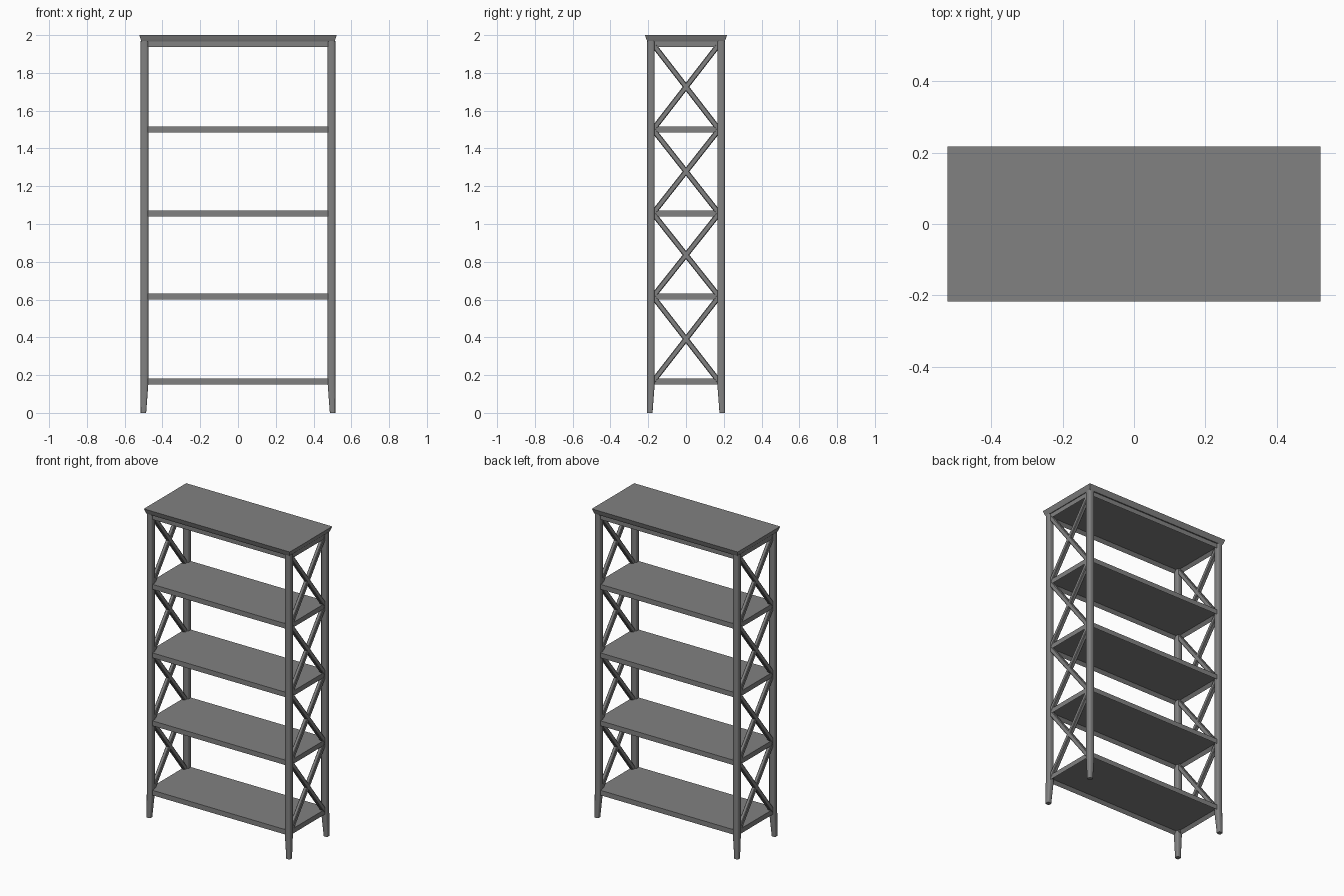
import bpy, bmesh, math
from mathutils import Matrix, Vector

if "Cube" in bpy.data.objects:
    bpy.data.objects.remove(bpy.data.objects["Cube"], do_unlink=True)

mat = bpy.data.materials.new("grey_paint")
mat.use_nodes = True
GREY = (0.22, 0.22, 0.22, 1)
mat.diffuse_color = GREY
mat.node_tree.nodes["Principled BSDF"].inputs["Base Color"].default_value = GREY

POST_X, POST_Y, POST_R = 0.495, 0.186, 0.02   # post centres and half width
LEVELS = [0.166, 0.616, 1.056, 1.5]           # shelf centre heights
TOP_Z = 1.952                                 # apron centre height


def finish(name, bm, smooth=False):
    bmesh.ops.recalc_face_normals(bm, faces=bm.faces)
    mesh = bpy.data.meshes.new(name)
    bm.to_mesh(mesh)
    bm.free()
    mesh.materials.append(mat)
    obj = bpy.data.objects.new(name, mesh)
    bpy.context.collection.objects.link(obj)
    if smooth:
        bpy.ops.object.select_all(action='DESELECT')
        obj.select_set(True)
        bpy.context.view_layer.objects.active = obj
        bpy.ops.object.shade_smooth_by_angle(angle=math.radians(40))
    return obj


def box(bm, size, centre, rot=Matrix()):
    m = Matrix.Translation(centre) @ rot @ Matrix.Diagonal((*size, 1))
    return bmesh.ops.create_cube(bm, size=1, matrix=m)["verts"]


def loft(bm, rings):
    loops = [[bm.verts.new(p) for p in ring] for ring in rings]
    n = len(loops[0])
    for a, b in zip(loops, loops[1:]):
        for i in range(n):
            j = (i + 1) % n
            bm.faces.new((a[i], a[j], b[j], b[i]))
    bm.faces.new(loops[0])
    bm.faces.new(loops[-1])


def rounded_square(half, radius, steps=3):
    pts = []
    for q in range(4):
        mid = math.radians(45 + 90 * q)
        cx = math.copysign(half - radius, math.cos(mid))
        cy = math.copysign(half - radius, math.sin(mid))
        for s in range(steps + 1):
            a = math.radians(90 * q + 90 * s / steps)
            pts.append((cx + radius * math.cos(a), cy + radius * math.sin(a)))
    return pts


# Rounded corner posts whose feet taper on the inner sides
def post(name, sx, sy):
    bm = bmesh.new()
    rings = []
    for z, k in ((0, 0.72), (0.15, 1), (1.97, 1)):
        shift = POST_R * (1 - k)
        rings.append([(sx * (POST_X + shift) + x * k, sy * (POST_Y + shift) + y * k, z)
                      for x, y in rounded_square(POST_R, 0.011)])
    loft(bm, rings)
    finish(name, bm, smooth=True)


# Shelf with a recessed underside
def shelf(name, z):
    bm = bmesh.new()
    box(bm, (2 * POST_X + 0.022, 2 * POST_Y + 0.022, 0.032), (0, 0, z))
    bottom = min(bm.faces, key=lambda f: f.calc_center_median().z)
    bmesh.ops.inset_region(bm, faces=[bottom], thickness=0.024)
    for v in bottom.verts:
        v.co.z += 0.02
    finish(name, bm)


# Crossed square bars between two levels on one side
def brace(name, sx, z0, z1):
    bm = bmesh.new()
    run = 2 * (POST_Y - 0.011)
    length = math.hypot(run, z1 - z0)
    for s in (-1, 1):
        rot = Matrix.Rotation(s * math.atan2(run, z1 - z0), 4, 'X')
        box(bm, (0.024, 0.028, length), Vector((sx * POST_X, 0, (z0 + z1) / 2)), rot)
    bmesh.ops.bevel(bm, geom=bm.edges[:], offset=0.004, segments=1, affect='EDGES')
    finish(name, bm)


for side, sx in (("left", 1), ("right", -1)):
    for end, sy in (("front", -1), ("back", 1)):
        post(f"{end}_{side}_post", sx, sy)
    for i, (z0, z1) in enumerate(zip(LEVELS, LEVELS[1:] + [TOP_Z])):
        brace(f"{side}_cross_brace_{i + 1}", sx, z0, z1)

for i, z in enumerate(LEVELS):
    shelf(f"shelf_{i + 1}", z)
shelf("top_apron", TOP_Z)

# Top board with a flared edge
bm = bmesh.new()
rings = []
for z, x, y in ((1.966, 0.511, 0.205), (1.976, 0.515, 0.209), (2, 0.523, 0.217)):
    rings.append([(-x, -y, z), (x, -y, z), (x, y, z), (-x, y, z)])
loft(bm, rings)
finish("top_board", bm)
